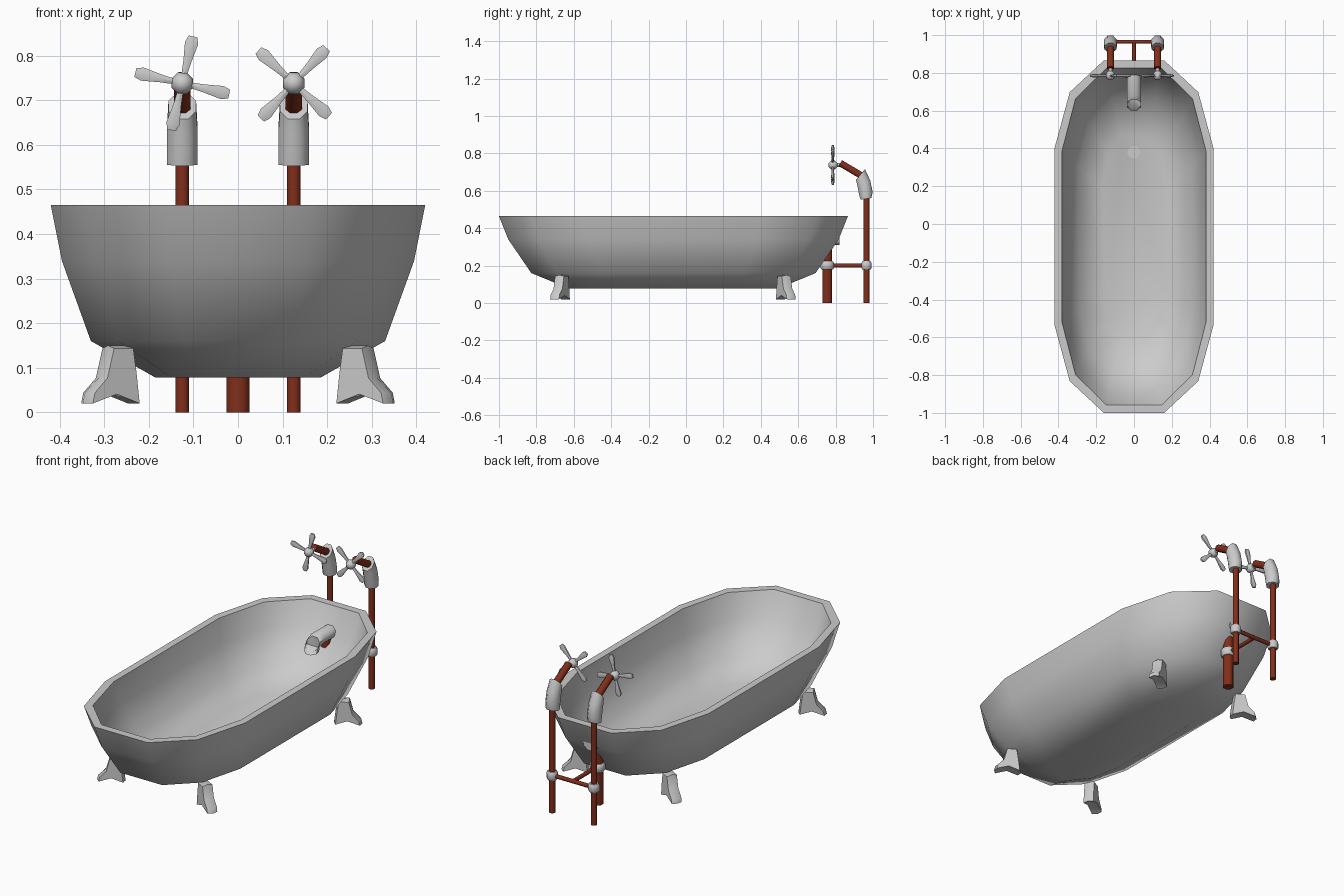
import bpy, bmesh
from math import sin, cos, pi, radians
from mathutils import Vector as V

if "Cube" in bpy.data.objects:
    bpy.data.objects.remove(bpy.data.objects["Cube"])

rust = bpy.data.materials.new("rust_paint")
rust.diffuse_color = (0.22, 0.028, 0.011, 1)
rust.use_nodes = True
rust.node_tree.nodes["Principled BSDF"].inputs["Base Color"].default_value = rust.diffuse_color


def loft(name, rings, mat=None, angle=40):
    """Skin a list of equal-length point rings and cap both ends."""
    bm = bmesh.new()
    vs = [[bm.verts.new(p) for p in r] for r in rings]
    n = len(rings[0])
    for a, b in zip(vs, vs[1:]):
        for i in range(n):
            j = (i + 1) % n
            bm.faces.new((a[i], a[j], b[j], b[i]))
    bm.faces.new(vs[0][::-1])
    bm.faces.new(vs[-1])
    bmesh.ops.recalc_face_normals(bm, faces=bm.faces)
    me = bpy.data.meshes.new(name)
    bm.to_mesh(me)
    bm.free()
    ob = bpy.data.objects.new(name, me)
    bpy.context.collection.objects.link(ob)
    if mat:
        me.materials.append(mat)
    bpy.ops.object.select_all(action='DESELECT')
    ob.select_set(True)
    bpy.context.view_layer.objects.active = ob
    bpy.ops.object.shade_smooth_by_angle(angle=radians(angle))
    return ob


def ring(c, u, v, n=8):
    """n-gon around c spanned by half axes u and v, flat sides on the axes."""
    k = 1 / cos(pi / n)
    c, u, v = V(c), V(u), V(v)
    return [c + (u * cos(t) + v * sin(t)) * k
            for t in ((i + 0.5) * 2 * pi / n for i in range(n))]


def rod(name, a, b, radii, mat=None, n=8):
    """Straight bar from a to b; radii is a list of (position 0-1, radius)."""
    a, b = V(a), V(b)
    d = (b - a).normalized()
    u = V((1, 0, 0)) if abs(d.x) < 0.9 else V((0, 1, 0))
    w = d.cross(u)
    return loft(name, [ring(a.lerp(b, t), u * r, w * r, n) for t, r in radii], mat, 50)


# Tub: one twelve-sided outline scaled up the outside and down the inside
quarter = [(1, 0.505), (0.81, 0.82), (0.38, 1)]
half = quarter + [(-x, y) for x, y in quarter[::-1]]
outline = half + [(-x, -y) for x, y in half]
levels = [(0.078, 0.185, 0.56), (0.16, 0.33, 0.76), (0.34, 0.395, 0.883), (0.465, 0.42, 0.933),
          (0.465, 0.382, 0.892), (0.34, 0.357, 0.842), (0.18, 0.295, 0.725), (0.115, 0.17, 0.54)]
loft("tub", [[(x * sx, y * sy - 0.067, z) for x, y in outline] for z, sx, sy in levels], angle=60)

# Drain plug on the tub floor
rod("drain_plug", (0, 0.38, 0.11), (0, 0.38, 0.12), [(0, 0.034), (1, 0.034)], n=16)

# Four splayed claw feet
foot = [(0.072, 0.02), (0.066, 0.045), (0.028, 0.08), (0.008, 0.15),
        (-0.05, 0.15), (-0.06, 0.09), (-0.069, 0.02), (0, 0.042)]
ca, sa = cos(radians(29)), sin(radians(29))
for sx, side in ((-1, "left"), (1, "right")):
    for sy, end in ((-1, "front"), (1, "back")):
        slices = []
        for w, k in ((-0.027, 0.85), (0, 1), (0.027, 0.85)):
            slices.append([(sx * (0.285 + r * k * ca - w * sa),
                            -0.07 + sy * (0.603 + r * k * sa + w * ca),
                            0.02 + (z - 0.02) * (0.95 if k < 1 else 1)) for r, z in foot])
        loft(f"{end}_{side}_foot", slices, angle=50)

# Spout inside the back wall, drooping at its tip
X = V((1, 0, 0))
loft("spout", [ring((0, 0.82, 0.342), X * 0.038, (0, 0, 0.032)),
               ring((0, 0.68, 0.345), X * 0.038, (0, 0, 0.032)),
               ring((0, 0.635, 0.33), X * 0.038, (0, 0.022, 0.032)),
               ring((0, 0.63, 0.295), X * 0.036, (0, 0.03, 0.008))], angle=50)

# Drain pipe and cross plumbing
COLLAR = [(0, 0.8), (0.2, 1), (0.8, 1), (1, 0.8)]


def collar(name, x, y, r):
    rod(name, (x, y, 0.178), (x, y, 0.224), [(t, k * r) for t, k in COLLAR])


rod("drain_pipe", (0, 0.755, 0), (0, 0.755, 0.34), [(0, 0.026), (1, 0.026)], rust)
collar("drain_collar", 0, 0.755, 0.036)
rod("cross_bar", (-0.125, 0.965, 0.2), (0.125, 0.965, 0.2), [(0, 0.01), (1, 0.01)], rust)
rod("link_bar", (0, 0.965, 0.2), (0, 0.755, 0.2), [(0, 0.01), (1, 0.01)], rust)

# Two supply pipes with elbow, arm and four-bladed tap
for x, side, turn in ((-0.125, "left", 77), (0.125, "right", 47)):
    rod(side + "_supply_pipe", (x, 0.965, 0), (x, 0.965, 0.6), [(0, 0.015), (1, 0.015)], rust)
    collar(side + "_pipe_collar", x, 0.965, 0.027)
    loft(side + "_elbow", [ring((x, 0.962, 0.557), X * 0.034, (0, 0.029, 0.004)),
                           ring((x, 0.961, 0.59), X * 0.034, (0, 0.037, 0.004)),
                           ring((x, 0.951, 0.64), X * 0.034, (0, 0.034, 0.015)),
                           ring((x, 0.933, 0.687), X * 0.031, (0, 0.024, 0.029))], angle=50)
    rod(side + "_arm", (x, 0.935, 0.683), (x, 0.825, 0.748), [(0, 0.018), (1, 0.018)], rust)
    rod(side + "_tap_stem", (x, 0.84, 0.738), (x, 0.785, 0.738), [(0, 0.01), (1, 0.01)])
    hub = (x, 0.785, 0.738)
    rod(side + "_tap_hub", (x, 0.81, 0.738), (x, 0.762, 0.738),
        [(0, 0.01), (0.2, 0.02), (0.5, 0.024), (0.8, 0.02), (1, 0.008)])
    for i in range(4):
        t = radians(turn + 90 * i)
        d, w = V((cos(t), 0, sin(t))), V((-sin(t), 0, cos(t)))
        loft(f"{side}_tap_blade_{i + 1}",
             [ring(V(hub) + d * r, w * hw, (0, th, 0), 6)
              for r, hw, th in ((0.015, 0.006, 0.005), (0.05, 0.009, 0.006),
                                (0.092, 0.015, 0.008), (0.108, 0.01, 0.005))])
